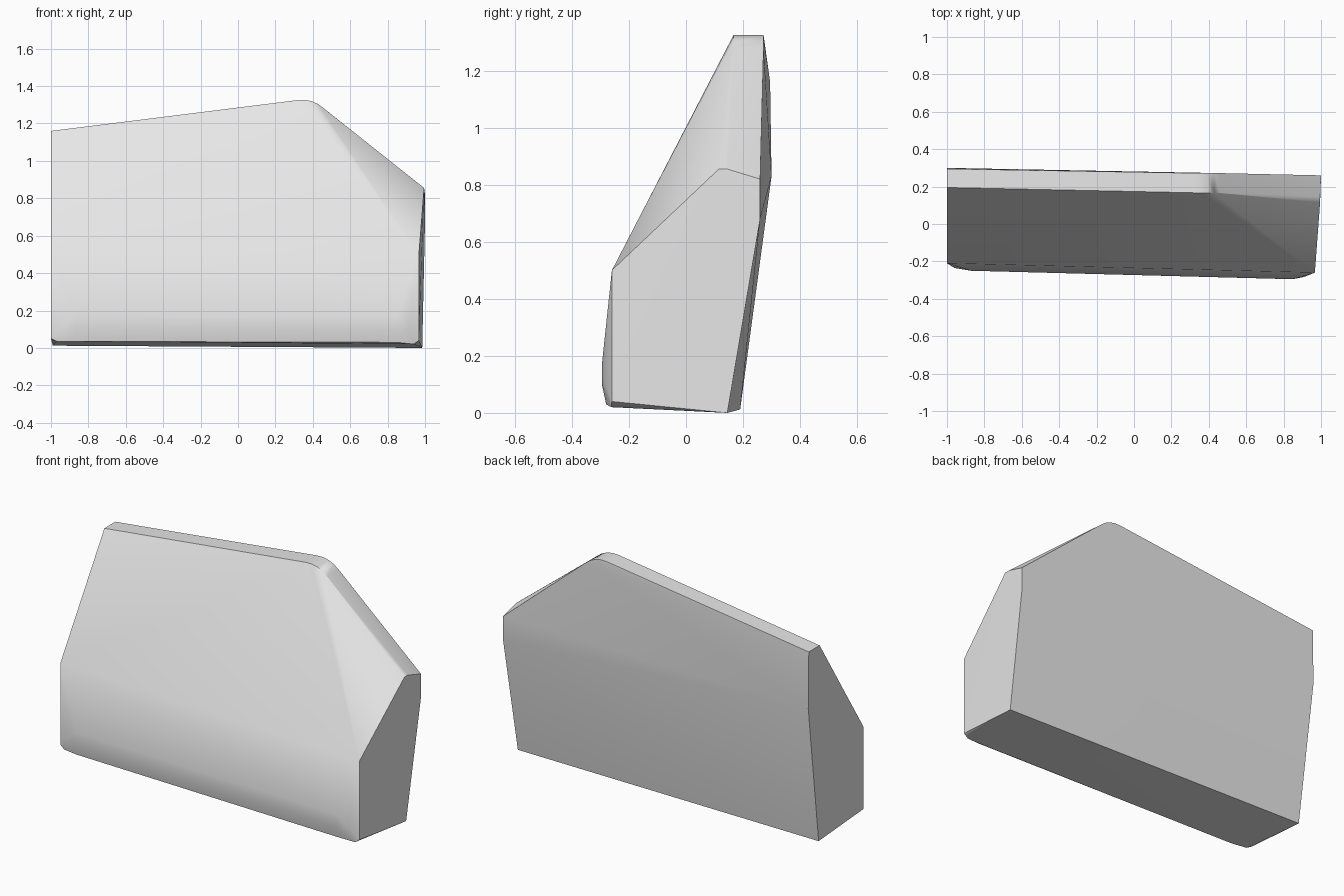
import bpy
import bmesh
from math import radians
from mathutils import Vector

# Remove the default cube only
default_cube = bpy.data.objects.get("Cube")
if default_cube:
    bpy.data.objects.remove(default_cube, do_unlink=True)


def flat_material(name, colour):
    material = bpy.data.materials.new(name)
    material.use_nodes = True
    material.diffuse_color = colour
    shader = material.node_tree.nodes["Principled BSDF"]
    shader.inputs["Base Color"].default_value = colour
    return material


def rounded_corner(before, corner, after, steps=4):
    """Points on a quadratic curve that rounds off a corner."""
    a, b, c = Vector(before), Vector(corner), Vector(after)
    points = []
    for i in range(steps + 1):
        t = i / steps
        points.append(a.lerp(b, t).lerp(b.lerp(c, t), t))
    return points


def hull_object(name, points, material):
    """Stretch a convex skin over the points and merge flat faces."""
    bm = bmesh.new()
    for point in points:
        bm.verts.new(point)
    hull = bmesh.ops.convex_hull(bm, input=bm.verts[:])
    spare = {g for g in hull["geom_interior"] + hull["geom_unused"]
             if isinstance(g, bmesh.types.BMVert)}
    bmesh.ops.delete(bm, geom=list(spare), context="VERTS")
    bmesh.ops.dissolve_limit(bm, angle_limit=radians(0.5),
                             verts=bm.verts[:], edges=bm.edges[:])
    bmesh.ops.recalc_face_normals(bm, faces=bm.faces[:])
    mesh = bpy.data.meshes.new(name)
    bm.to_mesh(mesh)
    bm.free()
    mesh.materials.append(material)
    obj = bpy.data.objects.new(name, mesh)
    bpy.context.collection.objects.link(obj)
    return obj


# Outline of the tall end: back, sloping front, foot
left_end = [(-1, 0.3, 0.83), (-1, 0.295, 1.16), (-1, 0.195, 1.16),
            (-1, -0.21, 0.53), (-1, -0.21, 0.05), (-0.99, 0.19, 0.012)]

# Outline of the short end, leaning slightly inwards at the foot
right_end = [(1, 0.26, 0.68), (1, 0.26, 0.82), (0.995, 0.145, 0.855),
             (0.995, 0.115, 0.855), (0.967, -0.26, 0.5),
             (0.967, -0.26, 0.04), (0.985, 0.145, 0)]

# Rounded peak along the front and back of the top edge
peak = []
for y in (0.167, 0.272):
    peak += rounded_corner((0.32, y, 1.325), (0.4, y, 1.335),
                           (0.46, y, 1.28))

# Shallow bulge and rolled edge along the lower front
bulge = [(-0.87, -0.25, 0.17), (-0.87, -0.25, 0.11),
         (0.85, -0.295, 0.17), (0.84, -0.295, 0.1),
         (-0.96, -0.235, 0.1), (0.91, -0.283, 0.1)]
foot_rim = [(-0.97, -0.22, 0.035), (-0.88, -0.235, 0.035),
            (0.85, -0.28, 0.03), (0.94, -0.262, 0.02)]

stone = flat_material("light grey stone", (0.8, 0.8, 0.8, 1))
slab = hull_object("stone_slab",
                   left_end + right_end + peak + bulge + foot_rim, stone)

# Smooth the gentle creases, keep the rim edges sharp
bpy.ops.object.select_all(action="DESELECT")
slab.select_set(True)
bpy.context.view_layer.objects.active = slab
bpy.ops.object.shade_smooth_by_angle(angle=radians(42))
weighted = slab.modifiers.new("even shading", "WEIGHTED_NORMAL")
weighted.keep_sharp = True
